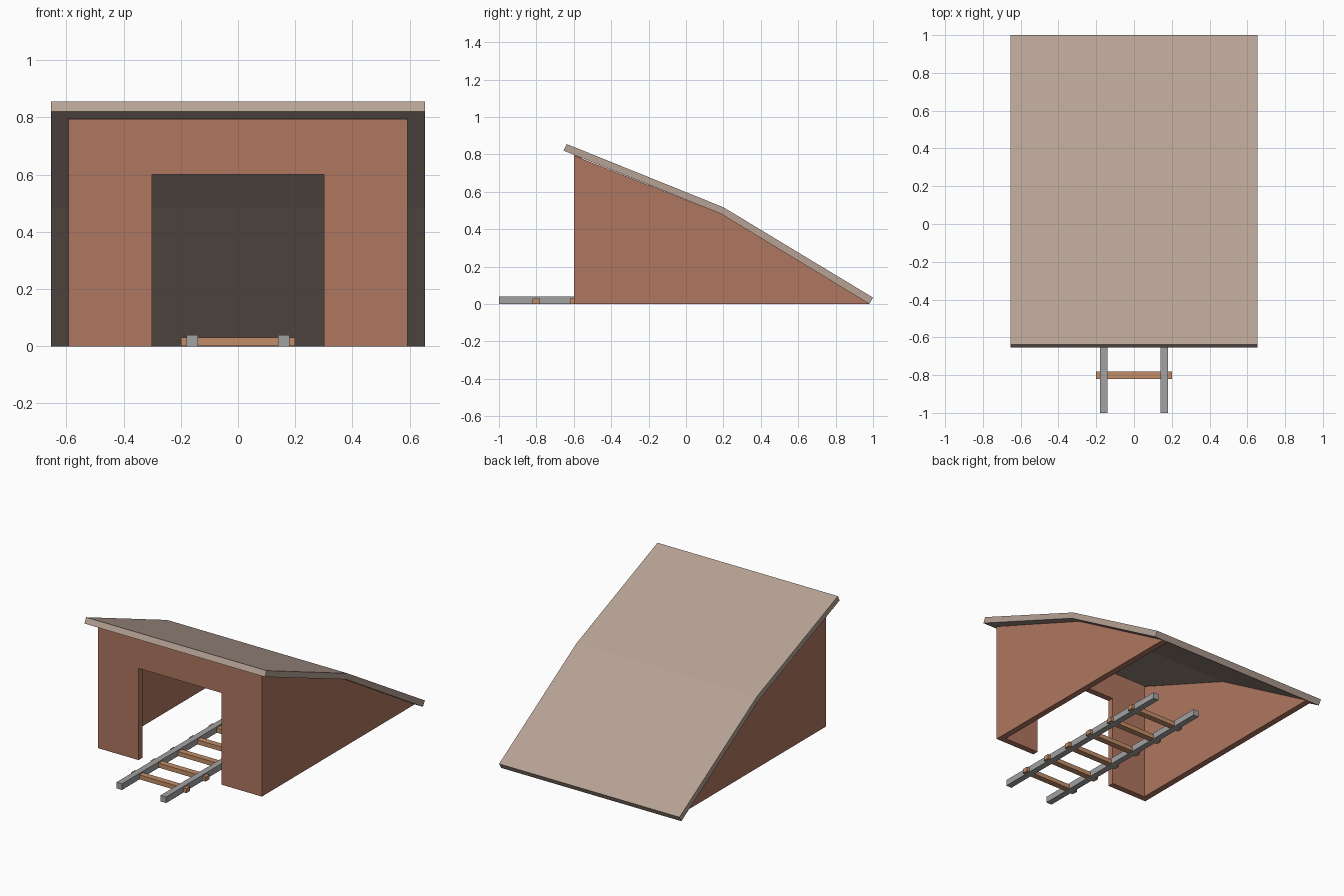
import bpy, bmesh
from mathutils import Vector

if "Cube" in bpy.data.objects:
    bpy.data.objects.remove(bpy.data.objects["Cube"])


def material(name, rgb):
    m = bpy.data.materials.new(name)
    m.diffuse_color = (*rgb, 1.0)
    m.use_nodes = True
    m.node_tree.nodes["Principled BSDF"].inputs["Base Color"].default_value = m.diffuse_color
    return m


ROOF = material("roof taupe", (0.47, 0.36, 0.30))
BRICK = material("brick red", (0.43, 0.18, 0.116))
STEEL = material("rail grey", (0.36, 0.36, 0.36))
WOOD = material("tie wood", (0.54, 0.27, 0.14))


def extrude(name, points, direction, mat):
    """Solid made by pushing a flat outline along a direction."""
    bm = bmesh.new()
    face = bm.faces.new([bm.verts.new(p) for p in points])
    res = bmesh.ops.extrude_face_region(bm, geom=[face])
    verts = [g for g in res["geom"] if isinstance(g, bmesh.types.BMVert)]
    bmesh.ops.translate(bm, verts=verts, vec=Vector(direction))
    bmesh.ops.recalc_face_normals(bm, faces=bm.faces)
    mesh = bpy.data.meshes.new(name)
    bm.to_mesh(mesh)
    bm.free()
    mesh.materials.append(mat)
    ob = bpy.data.objects.new(name, mesh)
    bpy.context.collection.objects.link(ob)
    return ob


def box(name, x0, x1, y0, y1, z0, z1, mat):
    pts = [(x0, y0, z0), (x1, y0, z0), (x1, y1, z0), (x0, y1, z0)]
    return extrude(name, pts, (0, 0, z1 - z0), mat)


W, T = 0.593, 0.04      # half width and thickness of the walls
ROOF_W = 0.653          # half width of the roof

# Bent roof slab
roof = [(-0.655, 0.82), (0.185, 0.483), (0.98, 0.0),
        (1.0, 0.034), (0.20, 0.517), (-0.638, 0.855)]
extrude("roof", [(-ROOF_W, y, z) for y, z in roof], (2 * ROOF_W, 0, 0), ROOF)

# Side walls following the roof line
side = [(-0.6, 0), (0.98, 0), (0.185, 0.483), (-0.6, 0.794)]
for label, x in (("left", -W), ("right", W - T)):
    extrude(label + "_wall", [(x, y, z) for y, z in side], (T, 0, 0), BRICK)

# Front wall with the doorway
inner = W - T
front = [(-inner, 0), (-0.3, 0), (-0.3, 0.6), (0.3, 0.6), (0.3, 0),
         (inner, 0), (inner, 0.794), (-inner, 0.794)]
extrude("front_wall", [(x, -0.6, z) for x, z in front], (0, T, 0), BRICK)

# Rails and cross ties
for label, x in (("left", -0.16), ("right", 0.16)):
    box(label + "_rail", x - 0.02, x + 0.02, -1.0, 0.4, 0.0, 0.04, STEEL)
for i in range(6):
    y = -0.8 + 0.2 * i
    box(f"tie_{i + 1}", -0.2, 0.2, y - 0.02, y + 0.02, 0.001, 0.03, WOOD)
